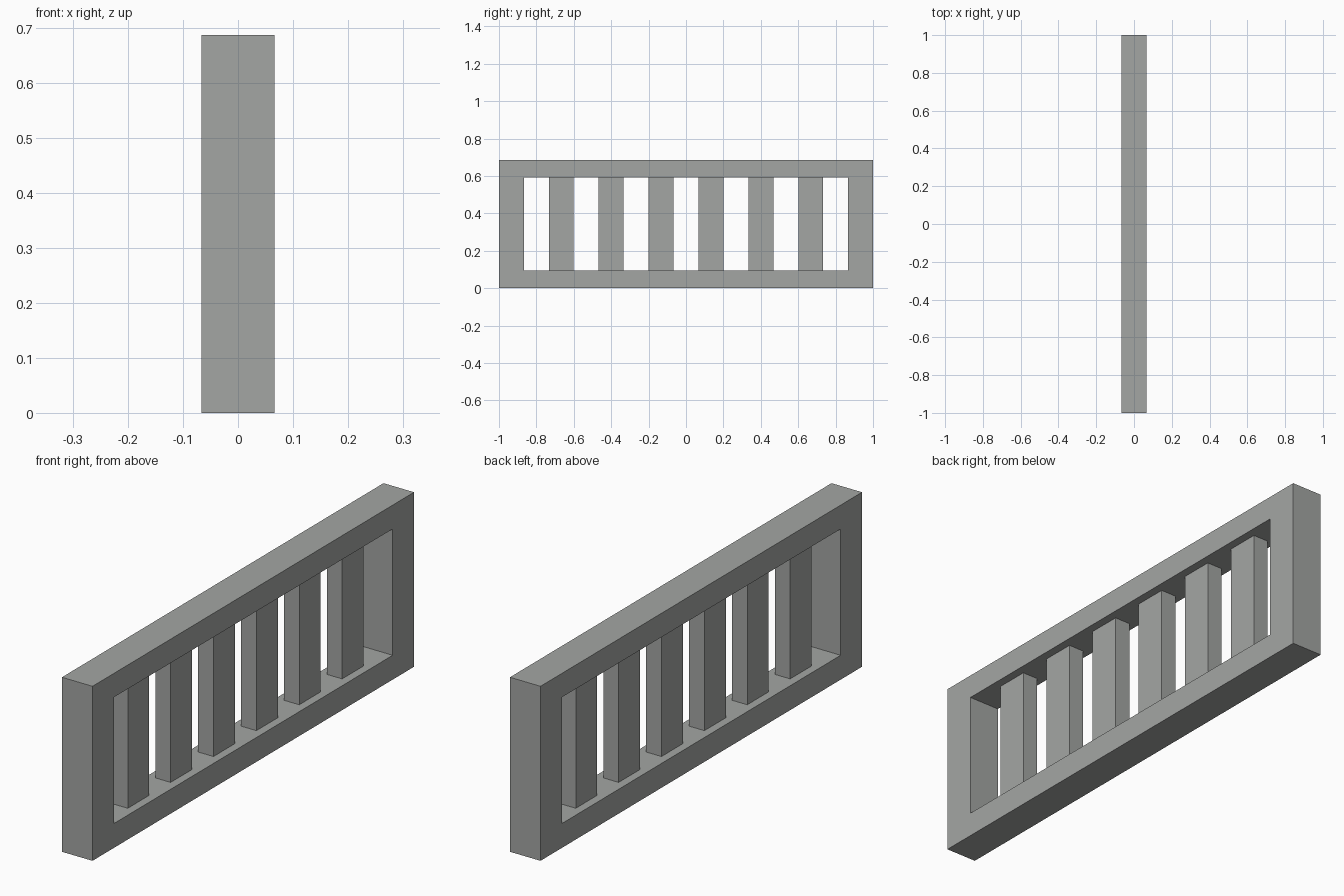
import bpy

if "Cube" in bpy.data.objects:
    bpy.data.objects.remove(bpy.data.objects["Cube"])

# One flat grey for the whole railing
grey = bpy.data.materials.new("stone grey")
grey.diffuse_color = (0.37, 0.38, 0.37, 1)
grey.use_nodes = True
grey.node_tree.nodes["Principled BSDF"].inputs["Base Color"].default_value = grey.diffuse_color

W, H = 0.133, 0.687          # frame thickness, total height
LOW, HIGH = 0.096, 0.593     # opening bottom and top


def box(name, depth, y0, y1, z0, z1):
    bpy.ops.mesh.primitive_cube_add(size=1, location=(0, (y0 + y1) / 2, (z0 + z1) / 2))
    ob = bpy.context.object
    ob.name = name
    ob.scale = (depth, y1 - y0, z1 - z0)
    bpy.ops.object.transform_apply(location=False, rotation=False, scale=True)
    ob.data.materials.append(grey)
    return ob


# Horizontal rails
box("bottom_rail", W, -1, 1, 0, LOW)
box("top_rail", W, -1, 1, HIGH, H)

# End posts between the rails
for side in (-1, 1):
    c = side * (1 - W / 2)
    box("end_post", W, c - W / 2, c + W / 2, LOW, HIGH)

# Thinner balusters, evenly spaced and centred in the frame
for i in range(6):
    c = (i - 2.5) * 4 / 15
    box("baluster", W / 2, c - W / 2, c + W / 2, LOW, HIGH)
